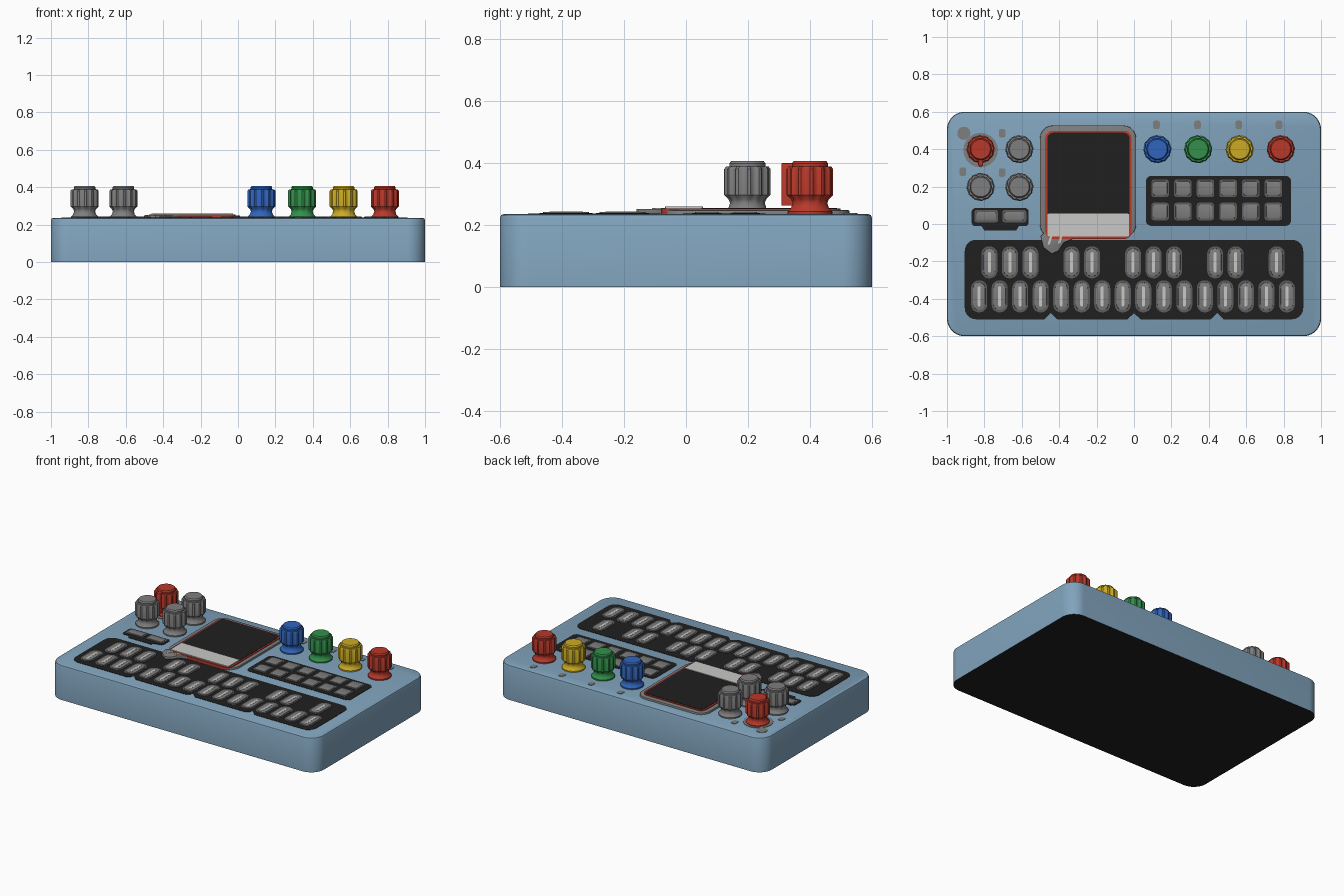
import bpy, bmesh
from math import sin, cos, pi

cube = bpy.data.objects.get("Cube")
if cube:
    bpy.data.objects.remove(cube)


def material(name, r, g, b):
    m = bpy.data.materials.new(name)
    m.use_nodes = True
    m.diffuse_color = (r, g, b, 1)
    node = m.node_tree.nodes["Principled BSDF"]
    node.inputs["Base Color"].default_value = (r, g, b, 1)
    node.inputs["Roughness"].default_value = 0.6
    return m


SHELL = material("shell blue", 0.22, 0.37, 0.51)
BLACK = material("black", 0.014, 0.014, 0.014)
GREY = material("grey", 0.21, 0.21, 0.21)
DARK = material("dark grey", 0.11, 0.11, 0.11)
LIGHT = material("light grey", 0.58, 0.58, 0.57)
RED = material("red", 0.48, 0.04, 0.023)
BLUE = material("blue", 0.03, 0.13, 0.51)
GREEN = material("green", 0.032, 0.28, 0.07)
YELLOW = material("yellow", 0.60, 0.41, 0.017)

TOP = 0.235


def finish(name, bm, *mats):
    bmesh.ops.recalc_face_normals(bm, faces=bm.faces)
    mesh = bpy.data.meshes.new(name)
    bm.to_mesh(mesh)
    bm.free()
    for m in mats:
        mesh.materials.append(m)
    ob = bpy.data.objects.new(name, mesh)
    bpy.context.collection.objects.link(ob)
    bpy.ops.object.select_all(action="DESELECT")
    ob.select_set(True)
    bpy.context.view_layer.objects.active = ob
    bpy.ops.object.shade_smooth_by_angle(angle=0.6)
    return ob


def rounded(w, d, r, steps=5):
    """Rounded rectangle outline, counter-clockwise from the front left corner."""
    pts = []
    for k, (sx, sy) in enumerate([(-1, -1), (1, -1), (1, 1), (-1, 1)]):
        for i in range(steps + 1):
            a = pi + (k + i / steps) * pi / 2
            pts.append((sx * (w / 2 - r) + r * cos(a), sy * (d / 2 - r) + r * sin(a)))
    return pts


def slab(bm, outline, centre, z0, z1, edge=0.0):
    """Prism over an outline, with an optional bevelled top edge."""
    cx, cy = centre
    base = bm.faces.new([bm.verts.new((x + cx, y + cy, z0)) for x, y in outline])
    geo = bmesh.ops.extrude_face_region(bm, geom=[base], use_keep_orig=True)["geom"]
    for v in geo:
        if isinstance(v, bmesh.types.BMVert):
            v.co.z = z1
    if edge:
        rim = [e for e in geo if isinstance(e, bmesh.types.BMEdge)]
        bmesh.ops.bevel(bm, geom=rim, offset=edge, segments=2, affect="EDGES", profile=0.5)


def plates(name, outline, centres, z0, z1, mat, edge=0.0):
    bm = bmesh.new()
    for c in centres:
        slab(bm, outline, c, z0, z1, edge)
    return finish(name, bm, mat)


def box_plate(name, x0, x1, y0, y1, r, z0, z1, mat, edge=0.0):
    return plates(name, rounded(x1 - x0, y1 - y0, r), [((x0 + x1) / 2, (y0 + y1) / 2)],
                  z0, z1, mat, edge)


# Case with a black underside
body = plates("case", rounded(2, 1.2, 0.095, 10), [(0, 0)], 0, TOP, SHELL, 0.012)
body.data.materials.append(BLACK)
for f in body.data.polygons:
    f.material_index = 1 if f.normal.z < -0.5 else 0

# Keyboard panel with three notches along the front edge
outline = rounded(1.81, 0.425, 0.06)
notches = []
for x in (-0.445, 0, 0.445):
    notches += [(x - 0.035, -0.2125), (x, -0.18), (x + 0.035, -0.2125)]
outline[6:6] = notches
plates("keyboard_panel", outline, [(0, -0.297)], TOP - 0.01, TOP + 0.002, BLACK)

# Pill-shaped keys in two rows
step = 0.1097
keys = [(-0.828 + i * step, -0.387) for i in range(16)]
keys += [(-0.773 + i * step, -0.205) for i in (0, 1, 2, 4, 5, 7, 8, 9, 11, 12, 14)]
plates("key_rims", rounded(0.086, 0.172, 0.042), keys, TOP, TOP + 0.004, DARK)
plates("keys", rounded(0.066, 0.148, 0.032), keys, TOP, TOP + 0.007, GREY, 0.002)
plates("key_slots", rounded(0.016, 0.108, 0.006, 2), keys, TOP, TOP + 0.008, LIGHT)

# Pad panel with twelve square buttons
box_plate("pad_panel", 0.063, 0.84, -0.01, 0.257, 0.03, TOP - 0.01, TOP + 0.002, BLACK)
pads = [(0.14 + i * 0.121, y) for i in range(6) for y in (0.067, 0.191)]
plates("pad_rims", rounded(0.094, 0.094, 0.014, 3), pads, TOP, TOP + 0.004, DARK)
plates("pads", rounded(0.076, 0.076, 0.01, 3), pads, TOP, TOP + 0.007, GREY, 0.002)

# Small two-button rocker panel with a lower tab
box_plate("rocker_panel", -0.868, -0.563, -0.012, 0.085, 0.02, TOP - 0.01, TOP + 0.002, BLACK)
tab = [(-0.11, 0.015), (-0.085, -0.025), (0.085, -0.025), (0.11, 0.015)]
plates("rocker_tab", tab, [(-0.715, -0.01)], TOP - 0.01, TOP + 0.002, BLACK)
rockers = [(-0.79, 0.042), (-0.64, 0.042)]
plates("rocker_rims", rounded(0.128, 0.066, 0.012, 3), rockers, TOP, TOP + 0.004, DARK)
plates("rocker_buttons", rounded(0.104, 0.046, 0.008, 3), rockers, TOP, TOP + 0.007, GREY, 0.002)

# Screen: grey surround, red rim, black glass, light strip
box_plate("screen_surround", -0.503, 0.012, -0.072, 0.527, 0.07, TOP - 0.01, 0.248, GREY, 0.004)
box_plate("screen_rim", -0.475, -0.013, -0.08, 0.498, 0.04, TOP - 0.01, 0.253, RED)
box_plate("screen_glass", -0.463, -0.024, 0.03, 0.488, 0.03, 0.24, 0.255, BLACK)
box_plate("screen_strip", -0.463, -0.026, -0.067, 0.055, 0.006, 0.24, 0.259, LIGHT)

# Small paw-shaped ornament at the screen's lower corner
paw = [(-0.50, -0.065), (-0.485, -0.125), (-0.44, -0.16), (-0.405, -0.145), (-0.375, -0.10),
       (-0.315, -0.075), (-0.35, -0.06), (-0.40, -0.035), (-0.46, -0.03)]
plates("ornament", paw, [(0, 0)], TOP - 0.01, 0.252, GREY, 0.003)
stroke = [(-0.012, -0.025), (0.0, -0.025), (0.015, 0.025), (0.002, 0.025)]
plates("ornament_strokes", stroke, [(-0.45, -0.085), (-0.395, -0.08)], 0.25, 0.254, LIGHT)

# Plain markers beside the knobs
marks = [(0.12, 0.53), (0.34, 0.53), (0.56, 0.53), (0.775, 0.53),
         (-0.705, 0.485), (-0.705, 0.275), (-0.915, 0.28)]
plates("knob_markers", rounded(0.036, 0.046, 0.012, 3), marks, TOP - 0.01, TOP + 0.003, GREY)
plates("record_marker", rounded(0.07, 0.07, 0.034), [(-0.91, 0.485)], TOP - 0.01, TOP + 0.003, GREY)
plates("record_ring", rounded(0.185, 0.185, 0.092), [(-0.82, 0.395)], TOP - 0.01, TOP + 0.003, GREY)

# Knob profile: radius, height above the case, rib depth
PROFILE = [(0.072, -0.005, 0), (0.072, 0.008, 0), (0.061, 0.02, 0), (0.056, 0.036, 0),
           (0.061, 0.048, 0.004), (0.075, 0.062, 0.008), (0.075, 0.145, 0.008),
           (0.069, 0.153, 0.004), (0.058, 0.154, 0), (0.058, 0.164, 0), (0.052, 0.172, 0)]
RIBS, PER_RIB = 12, 4


def knob(name, x, y, mat):
    bm = bmesh.new()
    n = RIBS * PER_RIB
    rings = []
    for r, z, depth in PROFILE:
        ring = []
        for i in range(n):
            rr = r - (depth if i % PER_RIB >= 2 else 0)
            a = 2 * pi * i / n
            ring.append(bm.verts.new((x + rr * cos(a), y + rr * sin(a), TOP + z)))
        rings.append(ring)
    for lo, hi in zip(rings, rings[1:]):
        for i in range(n):
            j = (i + 1) % n
            bm.faces.new((lo[i], lo[j], hi[j], hi[i]))
    bm.faces.new(rings[-1])
    bm.faces.new(rings[0][::-1])
    return finish(name, bm, mat)


for label, x, mat in [("blue", 0.125, BLUE), ("green", 0.343, GREEN),
                      ("yellow", 0.565, YELLOW), ("red", 0.785, RED)]:
    knob(label + "_knob", x, 0.4, mat)
knob("record_knob", -0.82, 0.4, RED)
knob("back_grey_knob", -0.613, 0.4, GREY)
knob("front_left_knob", -0.82, 0.198, GREY)
knob("front_right_knob", -0.613, 0.198, GREY)

# Pointer fin on the record knob
box_plate("record_pointer", -0.833, -0.807, 0.308, 0.36, 0.008, 0.262, 0.4, RED, 0.004)
